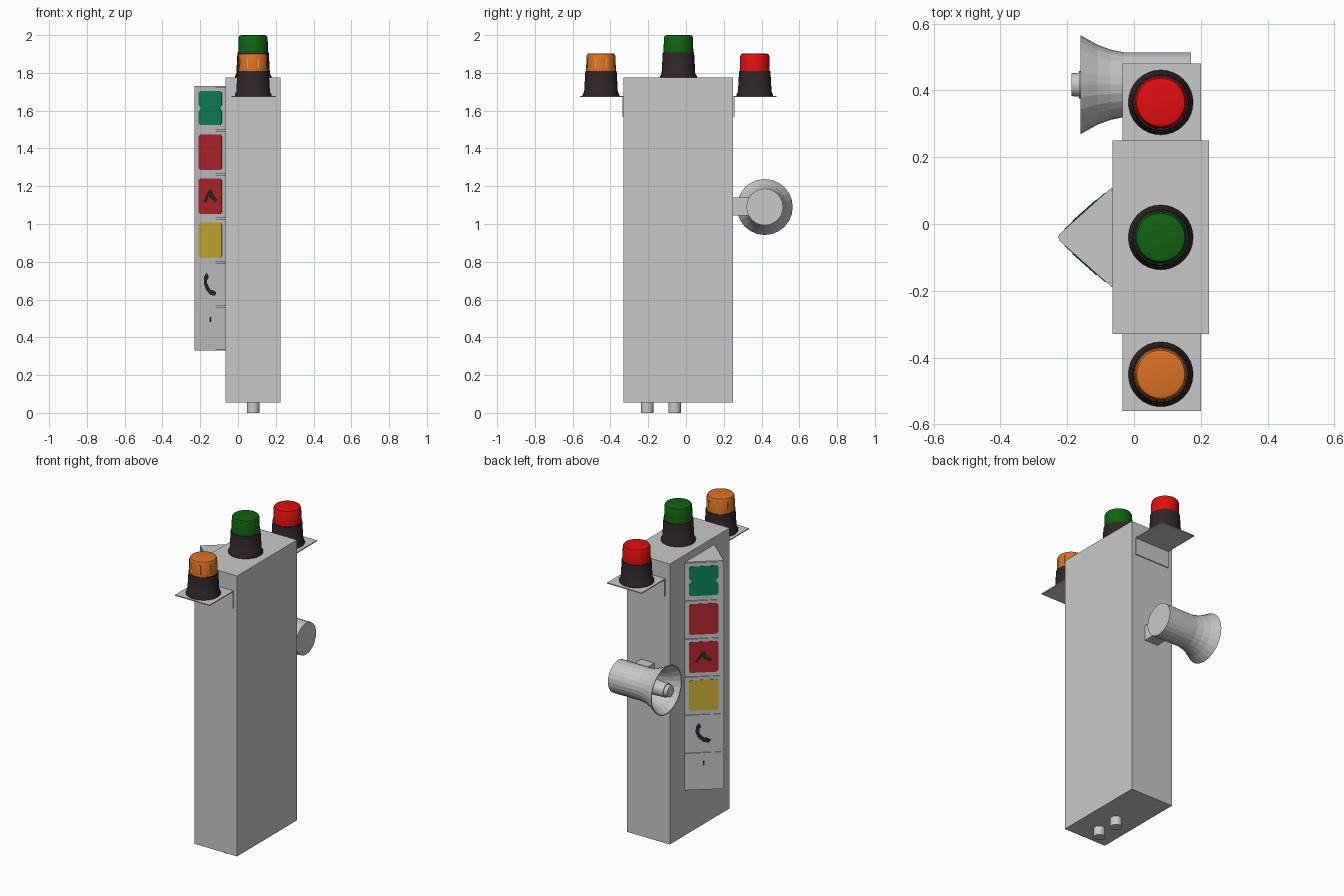
import bpy, bmesh, math
from mathutils import Vector, Matrix

if "Cube" in bpy.data.objects:
    bpy.data.objects.remove(bpy.data.objects["Cube"])


def mat(name, r, g, b):
    m = bpy.data.materials.new(name)
    lin = [((c / 255 + 0.055) / 1.055) ** 2.4 if c > 10 else c / 255 / 12.92 for c in (r, g, b)]
    m.diffuse_color = (*lin, 1)
    m.use_nodes = True
    m.node_tree.nodes["Principled BSDF"].inputs["Base Color"].default_value = m.diffuse_color
    return m


GREY = mat("light grey", 201, 201, 203)
BLACK = mat("warm black", 48, 38, 38)
RED = mat("lens red", 225, 14, 16)
GREEN = mat("lens green", 18, 98, 18)
ORANGE = mat("lens orange", 218, 112, 38)
SIGN_RED = mat("sign red", 180, 40, 44)
SIGN_GREEN = mat("sign green", 14, 132, 90)
SIGN_YELLOW = mat("sign yellow", 205, 178, 52)


def finish(name, bm, material, smooth=False):
    bmesh.ops.recalc_face_normals(bm, faces=bm.faces)
    me = bpy.data.meshes.new(name)
    bm.to_mesh(me)
    bm.free()
    me.materials.append(material)
    ob = bpy.data.objects.new(name, me)
    bpy.context.collection.objects.link(ob)
    if smooth:
        bpy.ops.object.select_all(action='DESELECT')
        ob.select_set(True)
        bpy.context.view_layer.objects.active = ob
        bpy.ops.object.shade_smooth_by_angle(angle=math.radians(35))
    return ob


def box(name, lo, hi, material):
    bm = bmesh.new()
    bmesh.ops.create_cube(bm, size=1)
    lo, hi = Vector(lo), Vector(hi)
    for v in bm.verts:
        v.co = Vector(((lo[i] + hi[i]) / 2 + v.co[i] * (hi[i] - lo[i]) for i in range(3)))
    return finish(name, bm, material)


def lathe(name, profile, loc, material, seg=32, rot=Matrix(), smooth=True):
    """Spin (radius, height) points about z, then rotate and place."""
    bm = bmesh.new()
    vs = [bm.verts.new((r, 0, h)) for r, h in profile]
    edges = [bm.edges.new(p) for p in zip(vs, vs[1:])]
    bmesh.ops.spin(bm, geom=vs + edges, cent=(0, 0, 0), axis=(0, 0, 1),
                   angle=math.tau, steps=seg, use_duplicate=False)
    bmesh.ops.remove_doubles(bm, verts=bm.verts, dist=1e-5)
    bm.transform(Matrix.Translation(loc) @ rot)
    return finish(name, bm, material, smooth)


def extrude(name, pts, vec, material):
    """Solid from a planar outline pushed along a vector."""
    bm = bmesh.new()
    f = bm.faces.new([bm.verts.new(p) for p in pts])
    res = bmesh.ops.extrude_face_region(bm, geom=[f], use_keep_orig=True)
    bmesh.ops.translate(bm, vec=vec, verts=[g for g in res["geom"] if isinstance(g, bmesh.types.BMVert)])
    return finish(name, bm, material)


# Cabinet and cable glands
X, YC = 0.08, -0.04
box("cabinet", (-0.065, -0.33, 0.055), (0.225, 0.25, 1.775), GREY)
for i, y in enumerate((-0.205, -0.06)):
    lathe(f"cable_gland_{i}", [(0, 0), (0.033, 0), (0.033, 0.06), (0, 0.06)], (X, y, 0), GREY, 24)


# Beacons: black base and coloured lens
def beacon(name, y, z, colour):
    lathe(name + "_base", [(0, 0), (0.097, 0), (0.097, 0.008), (0.089, 0.022), (0.083, 0.132), (0, 0.132)],
          (X, y, z), BLACK)
    lathe(name + "_lens", [(0, 0.125), (0.079, 0.125), (0.077, 0.212), (0.072, 0.222), (0.062, 0.225), (0, 0.225)],
          (X, y, z), colour)


beacon("green_beacon", YC, 1.775, GREEN)
beacon("red_beacon", 0.364, 1.678, RED)
beacon("orange_beacon", -0.45, 1.678, ORANGE)
for i in range(8):                      # thin light strips on the orange lens
    a = math.tau * (i + 0.5) / 8
    px, py = X + 0.077 * math.cos(a), -0.45 + 0.077 * math.sin(a)
    box(f"lens_strip_{i}", (px - 0.003, py - 0.003, 1.825), (px + 0.003, py + 0.003, 1.88), SIGN_YELLOW)

# Angle brackets under the side beacons
for side, y0, y1 in (("back", 0.25, 0.48), ("front", -0.33, -0.56)):
    s = 1 if y1 > y0 else -1
    box(side + "_shelf", (-0.035, min(y0, y1), 1.672), (0.2, max(y0, y1), 1.678), GREY)
    ends = sorted((y0, y0 + s * 0.006))
    box(side + "_shelf_leg", (-0.035, ends[0], 1.57), (0.2, ends[1], 1.675), GREY)

# Horn loudspeaker pointing to -x, with its arm
to_x = Matrix.Rotation(math.pi / 2, 4, 'Y')
HORN = (0, 0.417, 1.09)
lathe("horn", [(0, 0.17), (0.097, 0.17), (0.097, -0.03), (0.105, -0.07), (0.12, -0.11), (0.148, -0.16),
               (0.143, -0.16), (0.114, -0.11), (0.098, -0.07), (0.09, -0.03), (0, -0.03)],
      HORN, GREY, 24, to_x, smooth=False)
lathe("horn_plug", [(0, -0.02), (0.048, -0.02), (0.041, -0.165), (0.036, -0.165), (0.034, -0.187), (0, -0.187)],
      HORN, GREY, 20, to_x)
box("horn_arm", (0.04, 0.24, 1.045), (0.13, 0.36, 1.14), GREY)

# Wedge-shaped sign column
Z0, Z1 = 0.33, 1.73
extrude("sign_column", [(-0.06, YC - 0.145, Z0), (-0.223, YC - 0.006, Z0), (-0.229, YC, Z0),
                        (-0.223, YC + 0.006, Z0), (-0.06, YC + 0.145, Z0)], (0, 0, Z1 - Z0), GREY)


def octagon(w, h, c):
    return [(-w + c, -h), (w - c, -h), (w, -h + c), (w, h - c), (w - c, h), (-w + c, h), (-w, h - c), (-w, -h + c)]


FIELD = octagon(0.082, 0.094, 0.01)
NOTCHED = [(-0.072, -0.09), (0.072, -0.09), (0.082, -0.08), (0.082, -0.018), (0.066, 0), (0.082, 0.018),
           (0.082, 0.08), (0.072, 0.09), (-0.072, 0.09), (-0.082, 0.08), (-0.082, 0.018), (-0.066, 0),
           (-0.082, -0.018), (-0.082, -0.08)]
HANDSET = [(-0.042, 0.045), (-0.025, 0.06), (-0.012, 0.04), (-0.024, 0.025), (-0.022, 0.0), (0.0, -0.028),
           (0.018, -0.03), (0.042, -0.045), (0.03, -0.06), (0.0, -0.055), (-0.03, -0.028), (-0.045, 0.005)]
CHEVRON = [(-0.048, -0.03), (-0.03, -0.03), (-0.012, 0.004), (0.005, -0.012), (0.035, -0.03), (0.048, -0.018),
           (0.02, 0.008), (0.005, 0.035), (-0.012, 0.028), (-0.03, 0.0)]
MARK = [(-0.004, 0.035), (0.004, 0.035), (0.004, 0.06), (-0.004, 0.06)]
SIGNS = [[("green_field", NOTCHED, SIGN_GREEN)],
         [("red_field", FIELD, SIGN_RED)],
         [("red_field", FIELD, SIGN_RED), ("chevron_symbol", CHEVRON, BLACK)],
         [("yellow_field", FIELD, SIGN_YELLOW)],
         [("handset_symbol", HANDSET, BLACK)],
         [("small_mark", MARK, BLACK)]]

# Six panels on each slanted side, each with its painted plates
pitch = (Z1 - Z0) / 6
for s, side in ((-1, "front"), (1, "back")):
    n = Vector((-0.145, s * 0.163, 0)).normalized()
    right = Vector((0, 0, 1)).cross(n)
    for i, layers in enumerate(SIGNS):
        c = Vector((-0.1435, YC + s * 0.0755, Z1 - (i + 0.5) * pitch))

        def plate(name, pts, depth, thick, material):
            world = [c + right * u + Vector((0, 0, v)) + n * depth for u, v in pts]
            extrude(f"{side}_{name}_{i}", world, n * thick, material)

        h = pitch / 2 - 0.004
        plate("panel", [(-0.106, -h), (0.106, -h), (0.106, h), (-0.106, h)], -0.003, 0.007, GREY)
        for k, (name, pts, material) in enumerate(layers):
            plate(name, pts, 0.002, 0.004 + 0.002 * k, material)
